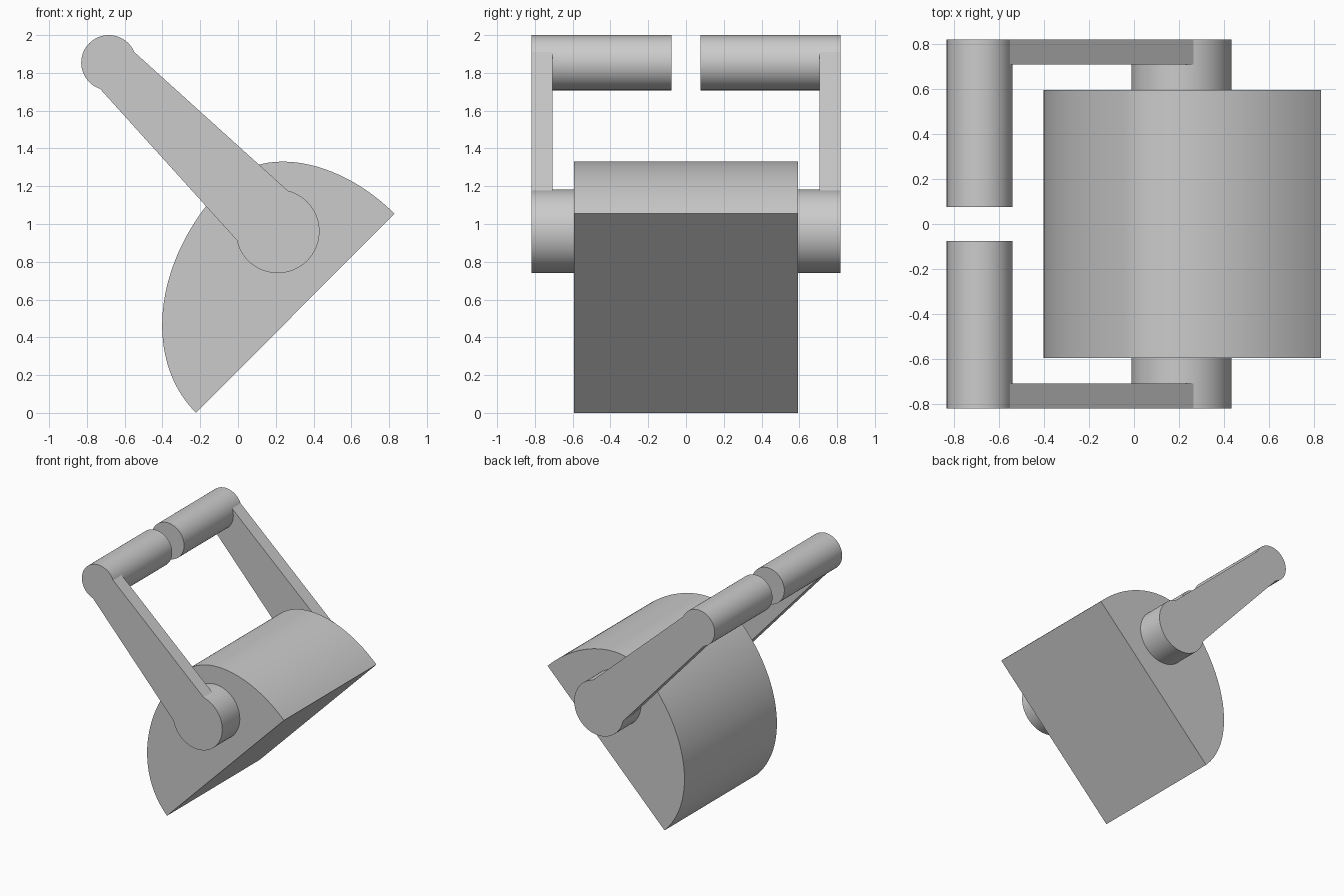
import bpy, bmesh
from math import sin, cos, pi, radians, sqrt
from mathutils import Vector

if "Cube" in bpy.data.objects:
    bpy.data.objects.remove(bpy.data.objects["Cube"])


def extrude_profile(name, points, y0, y1):
    """Solid prism from an (x, z) outline, running from y0 to y1."""
    bm = bmesh.new()
    face = bm.faces.new([bm.verts.new((x, y0, z)) for x, z in points])
    moved = bmesh.ops.extrude_face_region(bm, geom=[face])["geom"]
    verts = [g for g in moved if isinstance(g, bmesh.types.BMVert)]
    bmesh.ops.translate(bm, verts=verts, vec=(0, y1 - y0, 0))
    bmesh.ops.recalc_face_normals(bm, faces=bm.faces)
    mesh = bpy.data.meshes.new(name)
    bm.to_mesh(mesh)
    bm.free()
    obj = bpy.data.objects.new(name, mesh)
    bpy.context.collection.objects.link(obj)
    return obj


def circle(centre, r, n=72):
    return [(centre[0] + r * cos(2 * pi * i / n), centre[1] + r * sin(2 * pi * i / n))
            for i in range(n)]


def activate(obj):
    bpy.ops.object.select_all(action='DESELECT')
    obj.select_set(True)
    bpy.context.view_layer.objects.active = obj


def smooth(obj):
    activate(obj)
    bpy.ops.object.shade_smooth_by_angle(angle=radians(20))


# Body: flat chord closed by two quarter ellipses sharing an off-centre apex
start, end = Vector((-0.222, 0)), Vector((0.828, 1.055))
along = (end - start).normalized()
out = Vector((-along.y, along.x))
mid = (start + end) / 2
half, shift, height = (end - start).length / 2, 0.23, 0.745
outline = []
N = 80
for i in range(N + 1):
    a = pi * i / N
    radius = half - shift if cos(a) > 0 else half + shift
    outline.append(mid + along * (shift + radius * cos(a)) + out * (height * sin(a)))
body = extrude_profile("body", outline, -0.593, 0.593)
smooth(body)

# One side of the handle: pivot hub, flat arm and grip
side = extrude_profile("handle_frame", circle((0.21, 0.9615), 0.2215), 0.58, 0.818)
grip = extrude_profile("grip", circle((-0.684, 1.854), 0.146), 0.076, 0.818)


def stretched(a, b, extra=0.03):
    """Arm edge lengthened so both ends sink into the cylinders."""
    a, b = Vector(a), Vector(b)
    d = (b - a).normalized() * extra
    return [a - d, b + d]


upper = stretched((-0.542, 1.904), (0.262, 1.178))
lower = stretched((-0.728, 1.713), (0.0, 0.907))
arm = extrude_profile("arm", upper + lower[::-1], 0.708, 0.818)

# Fuse the parts and mirror the result to the other side
for part in (arm, grip):
    mod = side.modifiers.new("union", 'BOOLEAN')
    mod.operation, mod.solver, mod.object = 'UNION', 'EXACT', part
    activate(side)
    bpy.ops.object.modifier_apply(modifier=mod.name)
    bpy.data.objects.remove(part)
mirror = side.modifiers.new("mirror", 'MIRROR')
mirror.use_axis = (False, True, False)
mirror.use_mirror_merge = False
bpy.ops.object.modifier_apply(modifier=mirror.name)
smooth(side)
